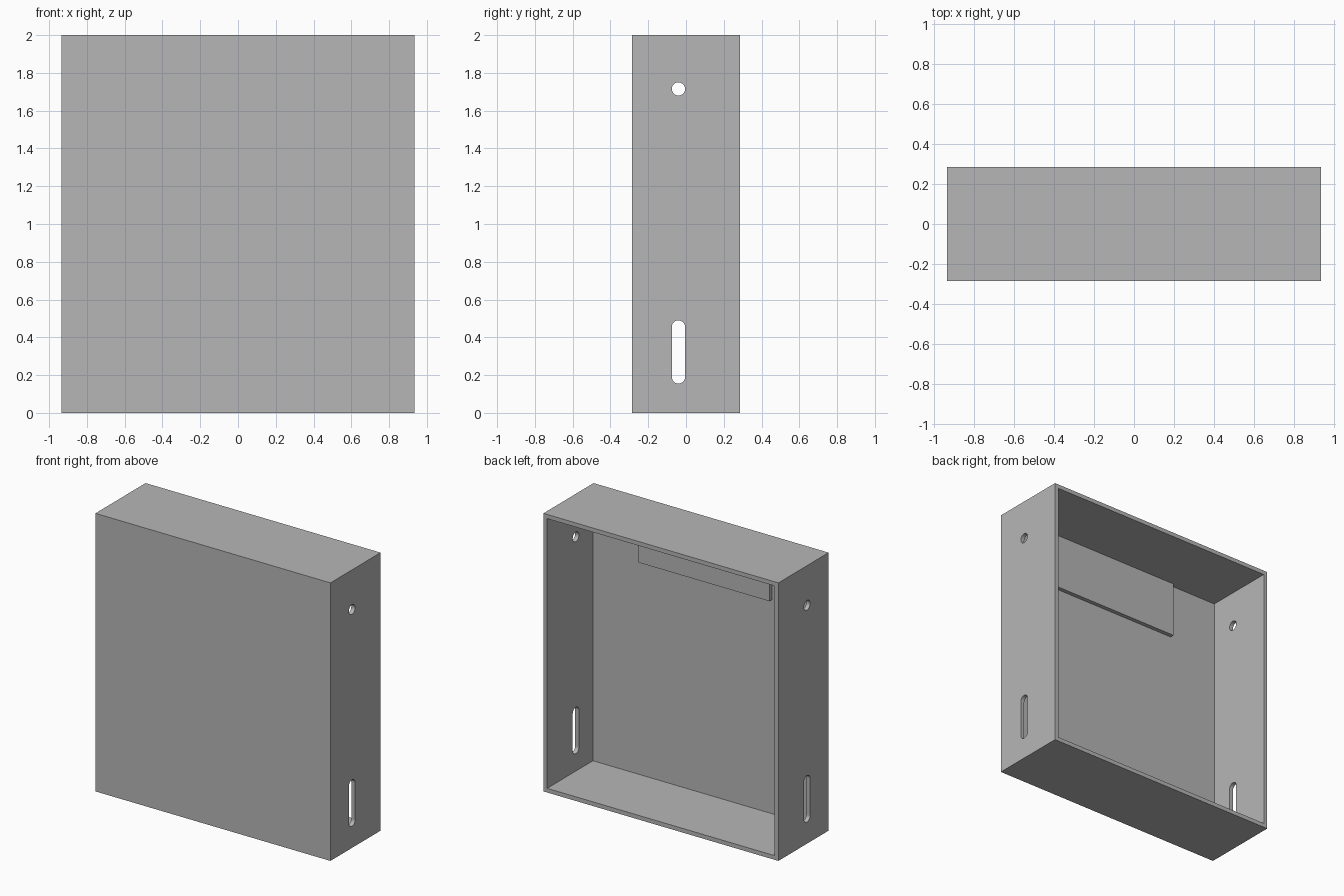
import bpy
import bmesh
import math
from mathutils import Vector

if "Cube" in bpy.data.objects:
    bpy.data.objects.remove(bpy.data.objects["Cube"], do_unlink=True)

HALF_W, HALF_D, HEIGHT = 0.935, 0.285, 2.0
WALL, FRONT = 0.03, 0.05
HOLE_Y, HOLE_R = -0.04, 0.035

grey = bpy.data.materials.new("plain grey")
grey.use_nodes = True
colour = (0.47, 0.47, 0.47, 1)
grey.diffuse_color = colour
grey.node_tree.nodes["Principled BSDF"].inputs["Base Color"].default_value = colour


def add_object(name, bm):
    bmesh.ops.recalc_face_normals(bm, faces=bm.faces)
    mesh = bpy.data.meshes.new(name)
    bm.to_mesh(mesh)
    bm.free()
    mesh.materials.append(grey)
    obj = bpy.data.objects.new(name, mesh)
    bpy.context.collection.objects.link(obj)
    return obj


def box(name, low, high):
    low, high = Vector(low), Vector(high)
    bm = bmesh.new()
    bmesh.ops.create_cube(bm, size=1)
    for v in bm.verts:
        v.co = (low + high) / 2 + v.co * (high - low)
    return add_object(name, bm)


def slot_cutter(name, z_low, z_high, steps=16):
    """Rounded prism along x; a plain cylinder when both centres match."""
    bm = bmesh.new()
    ring = []
    for centre, start in ((z_high, 0), (z_low, math.pi)):
        for i in range(steps + (z_high > z_low)):
            a = start + math.pi * i / steps
            ring.append(bm.verts.new((-1.2, HOLE_Y + HOLE_R * math.cos(a),
                                      centre + HOLE_R * math.sin(a))))
    face = bm.faces.new(ring)
    new = bmesh.ops.extrude_face_region(bm, geom=[face])["geom"]
    bmesh.ops.translate(bm, vec=(2.4, 0, 0),
                        verts=[g for g in new if isinstance(g, bmesh.types.BMVert)])
    return add_object(name, bm)


def cut(target, cutter):
    cutter.hide_render = True
    mod = target.modifiers.new("cut", 'BOOLEAN')
    mod.operation, mod.solver, mod.object = 'DIFFERENCE', 'EXACT', cutter
    bpy.context.view_layer.objects.active = target
    bpy.ops.object.modifier_apply(modifier=mod.name)
    bpy.data.objects.remove(cutter, do_unlink=True)


# Housing: shell open at the back, with a hole and a slot through both sides
housing = box("housing", (-HALF_W, -HALF_D, 0), (HALF_W, HALF_D, HEIGHT))
cut(housing, box("cavity", (-HALF_W + WALL, -HALF_D + FRONT, WALL),
                 (HALF_W - WALL, HALF_D + 0.2, HEIGHT - WALL)))
cut(housing, slot_cutter("round_hole", 1.715, 1.715))
cut(housing, slot_cutter("long_slot", 0.19, 0.455))

# Mounting plate: fixed to the inside of the front panel, under the top
box("mounting_plate", (-0.52, -HALF_D + FRONT, 1.57),
    (0.52, -HALF_D + FRONT + 0.03, HEIGHT - WALL))
